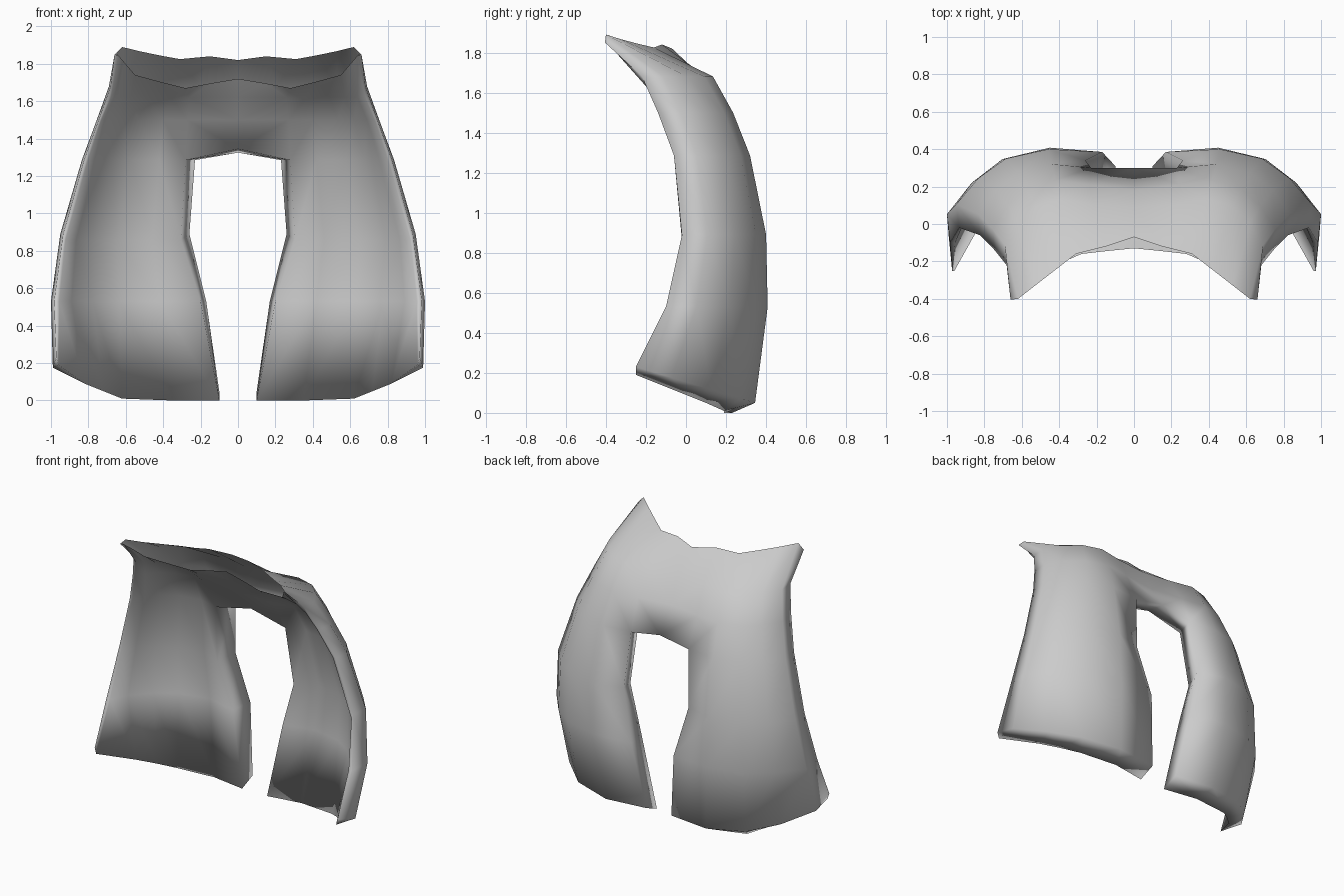
import bpy
import bmesh
from mathutils import Vector

cube = bpy.data.objects.get("Cube")
if cube:
    bpy.data.objects.remove(cube, do_unlink=True)

grey = bpy.data.materials.new("plain_grey")
grey.use_nodes = True
colour = (0.6, 0.6, 0.6, 1)
grey.diffuse_color = colour
grey.node_tree.nodes["Principled BSDF"].inputs["Base Color"].default_value = colour


def section(z, inner_x, inner_y, back_x, back_y, outer_x, front_y, lift=0.0, flare=0.97):
    """Half cross-section: inner edge, crown of the back, then round to the front edge."""
    points = [(inner_x, inner_y, z)]
    for across, depth in ((0, 1), (0.46, 0.88), (0.76, 0.63), (1, 0.3), (flare, 0)):
        x = back_x + (outer_x - back_x) * across
        y = front_y + (back_y - front_y) * depth
        points.append((x, y, z + lift * (1 - depth)))
    return points


def liner(*sizes):
    """Inner cross-section, whose front edge flares out to meet the outer skin."""
    return section(*sizes, flare=1.14)


# Outer skin, from the bottom up to the neckline
outer_neckline = [(0.15, -0.12, 1.84), (0.31, -0.16, 1.825), (0.42, -0.245, 1.845),
                  (0.53, -0.33, 1.868), (0.62, -0.4, 1.89), (0.66, -0.405, 1.85)]
outer_rows = [
    section(0.05, 0.1, 0.31, 0.4, 0.345, 0.99, -0.25, lift=0.18),
    section(0.53, 0.17, 0.385, 0.45, 0.408, 1.0, -0.1),
    section(0.89, 0.26, 0.34, 0.46, 0.4, 0.95, -0.02),
    section(1.285, 0.23, 0.3, 0.44, 0.32, 0.835, -0.06),
    section(1.5, 0.24, 0.21, 0.42, 0.235, 0.755, -0.14),
    section(1.68, 0.21, 0.1, 0.39, 0.135, 0.69, -0.22),
    outer_neckline,
]
outer_bridge = [(0, 0.3, 1.325), (0, 0.18, 1.5), (0, 0.09, 1.67), (0, -0.07, 1.82)]

# Inner skin, set forward of the outer one and lower at the neck
bottom_lip = [(0.1, 0.19, 0), (0.35, 0.23, 0), (0.62, 0.19, 0.01),
              (0.72, 0.1, 0.05), (0.82, 0, 0.09), (0.96, -0.25, 0.19)]
inner_neckline = [(0.15, -0.145, 1.695), (0.28, -0.16, 1.67), (0.42, -0.22, 1.705),
                  (0.55, -0.28, 1.74), (0.61, -0.35, 1.81), (0.64, -0.39, 1.845)]
inner_rows = [
    bottom_lip,
    liner(0.53, 0.2, 0.225, 0.42, 0.28, 0.89, -0.1),
    liner(0.86, 0.305, 0.2, 0.46, 0.27, 0.865, -0.02),
    liner(1.285, 0.28, 0.14, 0.42, 0.18, 0.755, -0.06),
    liner(1.5, 0.27, 0.03, 0.4, 0.07, 0.69, -0.14),
    liner(1.62, 0.26, -0.09, 0.36, -0.07, 0.64, -0.19),
    inner_neckline,
]
inner_bridge = [(0, 0.15, 1.345), (0, 0.04, 1.5), (0, -0.06, 1.62), (0, -0.13, 1.72)]

bm = bmesh.new()


def skin(rows, bridge):
    """Half sheet of quads; returns its border from the hole round to the shoulder tip."""
    grid = [[bm.verts.new(Vector(p)) for p in row] for row in rows]
    centre = [bm.verts.new(Vector(p)) for p in bridge]
    for low, high in zip(grid, grid[1:]):
        for i in range(len(low) - 1):
            bm.faces.new((low[i], high[i], high[i + 1], low[i + 1]))
    upper = grid[-len(centre):]
    for i in range(len(centre) - 1):
        bm.faces.new((centre[i], centre[i + 1], upper[i + 1][0], upper[i][0]))
    hole_edge = [row[0] for row in reversed(grid[:len(grid) - len(centre) + 1])]
    front_edge = [row[-1] for row in grid[1:]]
    return [centre[0]] + hole_edge + grid[0][1:] + front_edge


outer_border = skin(outer_rows, outer_bridge)
inner_border = skin(inner_rows, inner_bridge)

# Rim joining the two skins, left open along the neck
for i in range(len(outer_border) - 1):
    bm.faces.new((outer_border[i], outer_border[i + 1], inner_border[i + 1], inner_border[i]))

# Other half, welded on the centre line
geometry = bm.verts[:] + bm.edges[:] + bm.faces[:]
bmesh.ops.mirror(bm, geom=geometry, axis='X', merge_dist=0.001)
bmesh.ops.recalc_face_normals(bm, faces=bm.faces)
for face in bm.faces:
    face.smooth = True

mesh = bpy.data.meshes.new("back_plate")
bm.to_mesh(mesh)
bm.free()
mesh.materials.append(grey)
plate = bpy.data.objects.new("back_plate", mesh)
bpy.context.collection.objects.link(plate)
